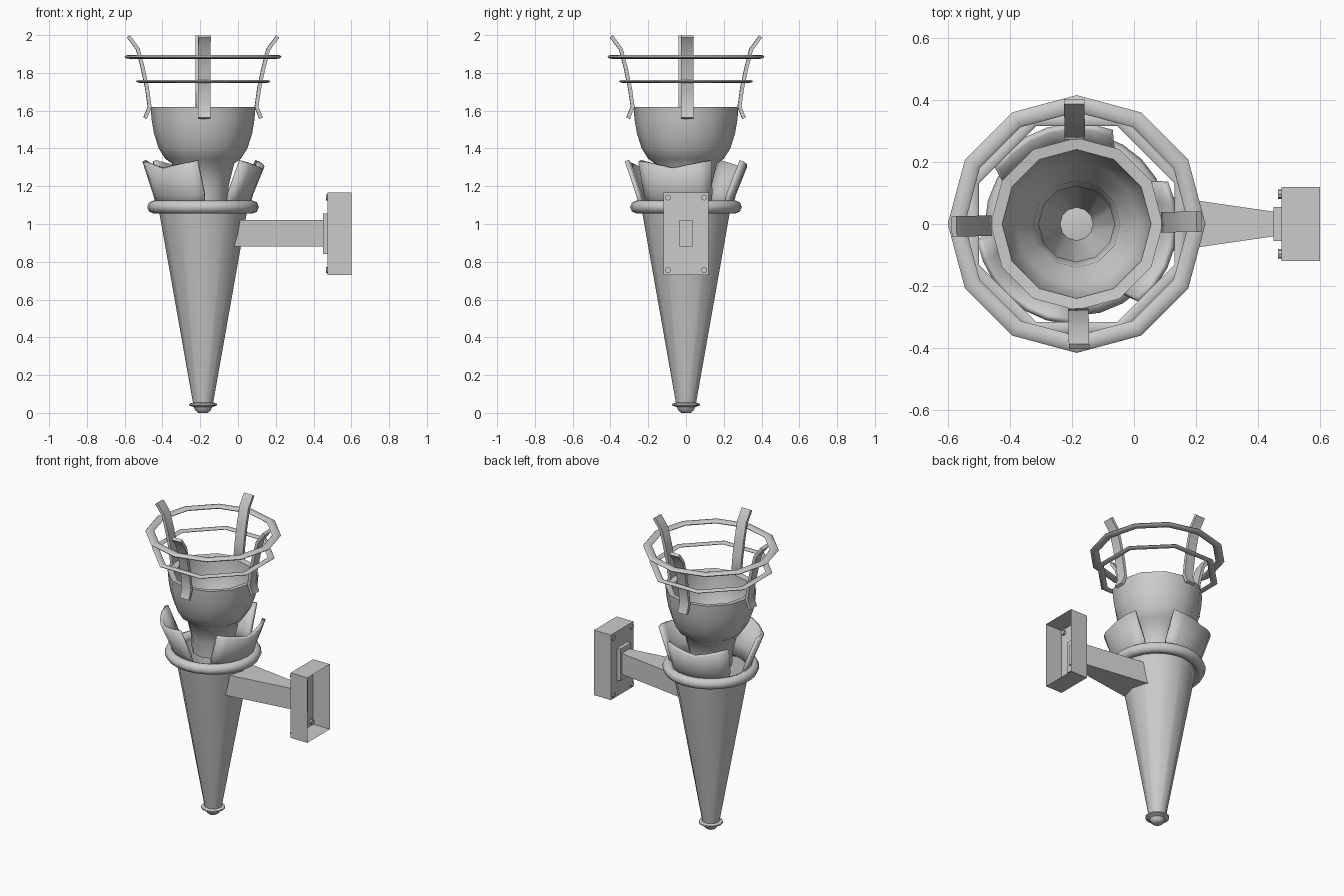
import bpy, bmesh
from math import sin, cos, pi, radians
from mathutils import Matrix, Vector

if "Cube" in bpy.data.objects:
    bpy.data.objects.remove(bpy.data.objects["Cube"])

CX = -0.185  # torch axis


def make(name, verts, faces, smooth=True, angle=40):
    me = bpy.data.meshes.new(name)
    me.from_pydata(verts, [], faces)
    bm = bmesh.new()
    bm.from_mesh(me)
    bmesh.ops.recalc_face_normals(bm, faces=bm.faces)
    bm.to_mesh(me)
    bm.free()
    ob = bpy.data.objects.new(name, me)
    bpy.context.collection.objects.link(ob)
    if smooth:
        bpy.ops.object.select_all(action='DESELECT')
        ob.select_set(True)
        bpy.context.view_layer.objects.active = ob
        bpy.ops.object.shade_smooth_by_angle(angle=radians(angle))
    return ob


def lathe(name, profile, n=12, closed=False, cap=False, offset=0.0, angle=40):
    """Spin (radius, z) points around the torch axis."""
    verts = [(CX + r * cos(2 * pi * i / n + offset), r * sin(2 * pi * i / n + offset), z)
             for r, z in profile for i in range(n)]
    m = len(profile)
    faces = [(j * n + i, j * n + (i + 1) % n, (j + 1) % m * n + (i + 1) % n, (j + 1) % m * n + i)
             for j in range(m if closed else m - 1) for i in range(n)]
    if cap:
        faces += [tuple(range(n)), tuple(range((m - 1) * n, m * n))]
    return make(name, verts, faces, True, angle)


def ring(name, radius, z, w, h, n, offset=0.0, sides=8):
    prof = [(radius + w / 2 * cos(2 * pi * k / sides), z + h / 2 * sin(2 * pi * k / sides))
            for k in range(sides)]
    return lathe(name, prof, n, closed=True, offset=offset, angle=50)


def box(name, x0, x1, hy0, hy1, z0, z1, open_back=False):
    """Box along x, half-width hy0 at x0 and hy1 at x1."""
    v = [(x, s * hy, z) for x, hy in ((x0, hy0), (x1, hy1)) for s, z in
         ((-1, z0), (1, z0), (1, z1), (-1, z1))]
    f = [(0, 1, 2, 3)] + [(i, (i + 1) % 4, 4 + (i + 1) % 4, 4 + i) for i in range(4)]
    if not open_back:
        f.append((4, 5, 6, 7))
    return make(name, v, f, smooth=False)


# Tapered body, end knob and collar
lathe("cone_body", [(0.052, 0.045), (0.237, 1.09)])
lathe("end_knob", [(0.05, 0.055), (0.074, 0.048), (0.074, 0.04), (0.048, 0.03),
                   (0.04, 0.012), (0.025, 0.0)], cap=True)
ring("collar", 0.26, 1.09, 0.072, 0.07, 24)

# Fire bowl with open neck, outer wall then inner wall
lathe("bowl", [(0.13, 1.1), (0.135, 1.2), (0.165, 1.32), (0.2, 1.345), (0.235, 1.4),
               (0.26, 1.48), (0.272, 1.55), (0.278, 1.62), (0.24, 1.615), (0.235, 1.52),
               (0.2, 1.4), (0.14, 1.34), (0.122, 1.2), (0.122, 1.1)], closed=True)

# Three flared petals around the neck
for k, mid in enumerate((-13, 107, 227)):
    cols, verts, faces = 6, [], []
    for row, (r, z, half) in enumerate(((0.232, 1.08, 46), (0.255, 1.16, 45), (0.315, 1.335, 38))):
        for c in range(cols + 1):
            t = 2 * c / cols - 1
            a = radians(mid + half * t)
            dip = 0.04 * (1 - abs(t)) if row == 2 else 0
            verts.append((CX + r * cos(a), r * sin(a), z - dip))
    w = cols + 1
    faces = [(j * w + i, j * w + i + 1, (j + 1) * w + i + 1, (j + 1) * w + i)
             for j in range(2) for i in range(cols)]
    petal = make(f"petal_{k + 1}", verts, faces)
    sol = petal.modifiers.new("thickness", 'SOLIDIFY')
    sol.thickness, sol.offset = 0.022, 0

# Basket hoops
ring("upper_hoop", 0.388, 1.885, 0.055, 0.022, 12)
ring("lower_hoop", 0.363, 1.755, 0.043, 0.016, 8, offset=pi / 8)

# Four bent basket straps
path = [(0.307, 1.56), (0.283, 1.62), (0.297, 1.72), (0.318, 1.82), (0.345, 1.925), (0.395, 1.993)]
for k in range(4):
    rot = Matrix.Translation((CX, 0, 0)) @ Matrix.Rotation(k * pi / 2 + 0.02, 4, 'Z')
    verts, faces = [], []
    for i, (r, z) in enumerate(path):
        a, b = path[max(i - 1, 0)], path[min(i + 1, len(path) - 1)]
        nrm = Vector((b[1] - a[1], 0, a[0] - b[0])).normalized() * 0.01
        for y, s in ((-0.033, -1), (0.033, -1), (0.033, 1), (-0.033, 1)):
            verts.append(rot @ (Vector((r, y, z)) + nrm * s))
    for j in range(len(path) - 1):
        faces += [(4 * j + i, 4 * j + (i + 1) % 4, 4 * j + 4 + (i + 1) % 4, 4 * j + 4 + i)
                  for i in range(4)]
    e = 4 * len(path) - 4
    faces += [(0, 1, 2, 3), (e, e + 1, e + 2, e + 3)]
    make(f"basket_strap_{k + 1}", verts, faces, True, 35)

# Wall bracket: tapered arm, pad and open-backed wall box
box("bracket_arm", -0.02, 0.49, 0.108, 0.034, 0.88, 1.02)
box("bracket_pad", 0.45, 0.482, 0.055, 0.055, 0.84, 1.055)
box("wall_box", 0.475, 0.6, 0.12, 0.12, 0.73, 1.167, open_back=True)

# Corner bolts
for sy in (-1, 1):
    for z in (0.757, 1.14):
        bpy.ops.mesh.primitive_cylinder_add(vertices=8, radius=0.016, depth=0.024,
                                            location=(0.477, sy * 0.096, z), rotation=(0, pi / 2, 0))
        bpy.context.object.name = "bolt"
